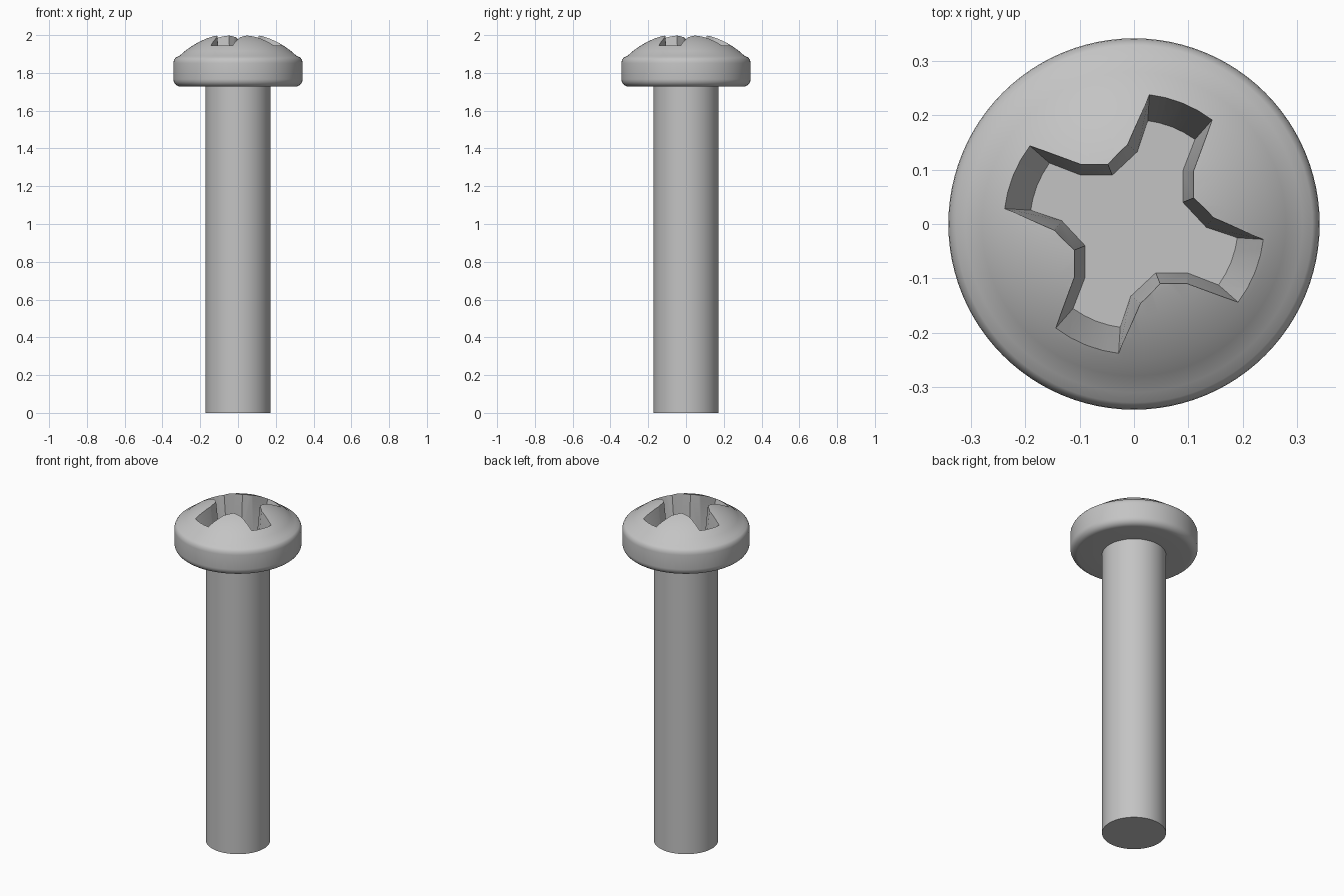
import bpy, bmesh, math
from mathutils import Matrix, Vector

if "Cube" in bpy.data.objects:
    bpy.data.objects.remove(bpy.data.objects["Cube"])

SEGMENTS = 96
DOME_R, APEX = 0.45, 2.014     # dome sphere radius and height before cutting
FLOOR_Z = 1.77                 # bottom of the cross recess


def dome_z(r):
    return APEX - DOME_R + math.sqrt(DOME_R ** 2 - r ** 2)


def make_object(name, bm):
    bmesh.ops.recalc_face_normals(bm, faces=bm.faces)
    mesh = bpy.data.meshes.new(name)
    bm.to_mesh(mesh)
    bm.free()
    obj = bpy.data.objects.new(name, mesh)
    bpy.context.collection.objects.link(obj)
    return obj


# Screw body: shank, underside, rounded rim and dome turned as one profile
profile = [(0, 0), (0.172, 0), (0.172, 1.727), (0.302, 1.727)]
for i in range(1, 7):                                   # lower rim rounding
    a = math.radians(-90 + 15 * i)
    profile.append((0.302 + 0.04 * math.cos(a), 1.767 + 0.04 * math.sin(a)))
profile += [(0.342, 1.852), (0.3405, 1.863), (0.336, 1.873), (0.329, 1.882)]
profile += [(r, dome_z(r)) for r in (0.31, 0.28, 0.25, 0.21, 0.17, 0.13, 0.09, 0.045, 0)]

bm = bmesh.new()
verts = [bm.verts.new((r, 0, z)) for r, z in profile]
edges = [bm.edges.new(pair) for pair in zip(verts, verts[1:])]
bmesh.ops.spin(bm, geom=verts + edges, cent=(0, 0, 0), axis=(0, 0, 1),
               angle=math.tau, steps=SEGMENTS, use_duplicate=False)
bmesh.ops.remove_doubles(bm, verts=bm.verts, dist=1e-4)
body = make_object("screw_body", bm)

# Cross recess cutter: one quarter of the outline, repeated four times
rim = [(0.11, 0.098), (0.11, 0.048), (0.146, 0.012)]
floor = [(0.09, 0.098), (0.09, 0.04), (0.133, -0.006)]
for i in range(5):                                      # curved arm end
    t = i / 4
    a = math.radians(-6.8 - 30.1 * t)
    b = math.radians(-7.6 - 28.2 * t)
    rim.append((0.24 * math.cos(a), 0.24 * math.sin(a)))
    floor.append((0.192 * math.cos(b), 0.192 * math.sin(b)))

bm = bmesh.new()
low, high = [], []
for quarter in range(4):
    turn = Matrix.Rotation(-quarter * math.pi / 2, 3, 'Z')
    for (rx, ry), (fx, fy) in zip(rim, floor):
        f = Vector((fx, fy, FLOOR_Z))
        top = Vector((rx, ry, dome_z(math.hypot(rx, ry))))
        # continue the tapered wall above the dome
        h = f + (top - f) * ((2.06 - FLOOR_Z) / (top.z - FLOOR_Z))
        low.append(bm.verts.new(turn @ f))
        high.append(bm.verts.new(turn @ h))
bm.faces.new(low)
bm.faces.new(high)
for i in range(len(low)):
    j = (i + 1) % len(low)
    bm.faces.new((low[i], low[j], high[j], high[i]))
cutter = make_object("recess_cutter", bm)
cutter.hide_render = True

# Cut the recess and shade
cut = body.modifiers.new("recess", 'BOOLEAN')
cut.operation = 'DIFFERENCE'
cut.solver = 'EXACT'
cut.object = cutter
bpy.context.view_layer.objects.active = body
body.select_set(True)
cutter.select_set(False)
bpy.ops.object.modifier_apply(modifier=cut.name)
bpy.data.objects.remove(cutter, do_unlink=True)
bpy.ops.object.shade_smooth_by_angle(angle=math.radians(30))

# Single metal colour
steel = bpy.data.materials.new("grey_steel")
steel.diffuse_color = (0.55, 0.55, 0.55, 1)
steel.use_nodes = True
steel.node_tree.nodes["Principled BSDF"].inputs["Base Color"].default_value = steel.diffuse_color
body.data.materials.clear()
body.data.materials.append(steel)
